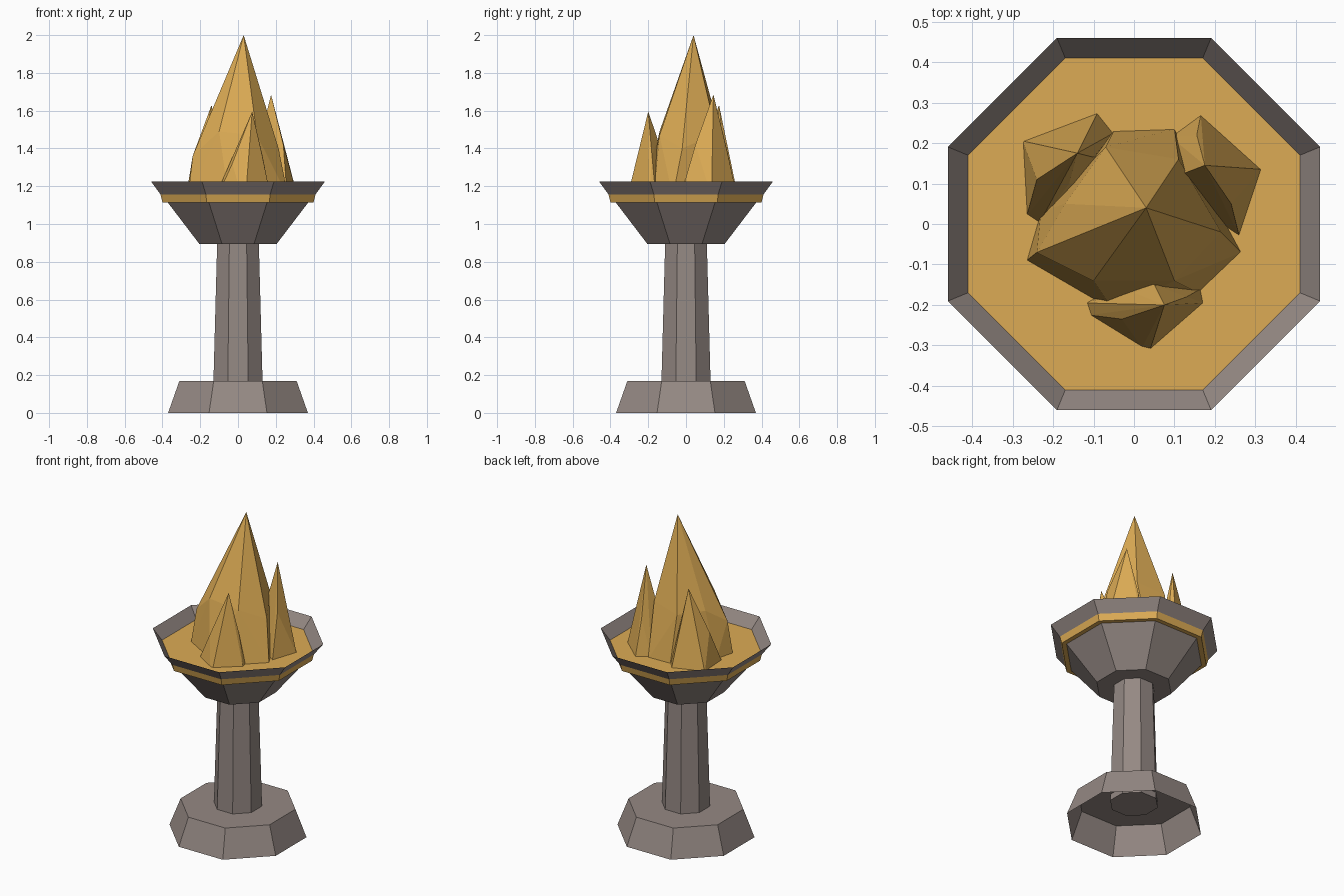
import bpy, bmesh, math
from mathutils import Vector

if "Cube" in bpy.data.objects:
    bpy.data.objects.remove(bpy.data.objects["Cube"])


def material(name, rgb):
    m = bpy.data.materials.new(name)
    m.diffuse_color = (*rgb, 1)
    m.use_nodes = True
    m.node_tree.nodes["Principled BSDF"].inputs["Base Color"].default_value = m.diffuse_color
    return m


STONE = material("warm grey stone", (0.30, 0.25, 0.23))
GOLD = material("gold", (0.72, 0.41, 0.09))


def finish(name, bm, mat):
    bmesh.ops.recalc_face_normals(bm, faces=bm.faces)
    me = bpy.data.meshes.new(name)
    bm.to_mesh(me)
    bm.free()
    me.materials.append(mat)
    ob = bpy.data.objects.new(name, me)
    bpy.context.collection.objects.link(ob)
    return ob


def octagon(name, lower, upper, mat, bottom=True, top=True):
    """Eight-sided frustum; lower and upper are (half width, z)."""
    bm = bmesh.new()
    rings = []
    for half, z in (lower, upper):
        r = half / math.cos(math.pi / 8)
        angles = [math.pi / 8 + i * math.pi / 4 for i in range(8)]
        rings.append([bm.verts.new((r * math.cos(a), r * math.sin(a), z)) for a in angles])
    lo, hi = rings
    for i in range(8):
        j = (i + 1) % 8
        bm.faces.new((lo[i], lo[j], hi[j], hi[i]))
    if bottom:
        bm.faces.new(lo[::-1])
    if top:
        bm.faces.new(hi)
    return finish(name, bm, mat)


def flame(name, tip, shoulders, foot):
    """Faceted spike: hull of a tip, mid-height shoulders and a foot outline."""
    bm = bmesh.new()
    for p in [tip] + shoulders + [(x, y, 1.145) for x, y in foot]:
        bm.verts.new(Vector(p))
    res = bmesh.ops.convex_hull(bm, input=bm.verts)
    loose = {g for g in res["geom_interior"] if isinstance(g, bmesh.types.BMVert)}
    bmesh.ops.delete(bm, geom=list(loose), context='VERTS')
    return finish(name, bm, GOLD)


# Stand: hollow foot, tapered column, bowl
octagon("base", (0.37, 0), (0.31, 0.17), STONE, bottom=False)
octagon("column", (0.131, 0.13), (0.11, 0.91), STONE)
octagon("bowl", (0.205, 0.895), (0.375, 1.118), STONE)

# Gold slab forms both the band and the floor of the bowl; thin flared rim above
octagon("gold_band", (0.40, 1.115), (0.41, 1.156), GOLD)
octagon("rim", (0.41, 1.156), (0.46, 1.225), STONE, bottom=False, top=False)

# Flames
flame("main_flame", (0.03, 0.04, 2.0),
      [(-0.24, -0.07, 1.36), (-0.17, 0.05, 1.45), (-0.10, -0.14, 1.49),
       (0.10, -0.14, 1.47), (0.215, -0.02, 1.40), (0.11, 0.16, 1.48), (-0.07, 0.19, 1.45)],
      [(-0.265, -0.09), (-0.05, -0.215), (0.16, -0.17), (0.265, -0.07),
       (0.10, 0.235), (-0.05, 0.23), (-0.23, 0.03)])
flame("left_flame", (-0.14, 0.175, 1.63),
      [(-0.24, 0.11, 1.36), (-0.10, 0.165, 1.42), (-0.16, 0.10, 1.40)],
      [(-0.275, 0.205), (-0.09, 0.275), (-0.05, 0.225), (-0.10, 0.10),
       (-0.235, 0.0), (-0.265, 0.02)])
flame("right_flame", (0.175, 0.145, 1.685),
      [(0.24, 0.05, 1.42), (0.11, 0.12, 1.42), (0.155, 0.22, 1.38)],
      [(0.09, 0.215), (0.165, 0.27), (0.315, 0.135), (0.31, 0.12),
       (0.26, -0.03), (0.11, 0.07)])
flame("front_flame", (0.075, -0.20, 1.595),
      [(-0.03, -0.235, 1.32), (0.0, -0.17, 1.38), (0.05, -0.15, 1.45), (0.13, -0.18, 1.36)],
      [(-0.12, -0.195), (-0.11, -0.225), (0.02, -0.305), (0.04, -0.31),
       (0.172, -0.195), (0.165, -0.16), (0.0, -0.13)])
